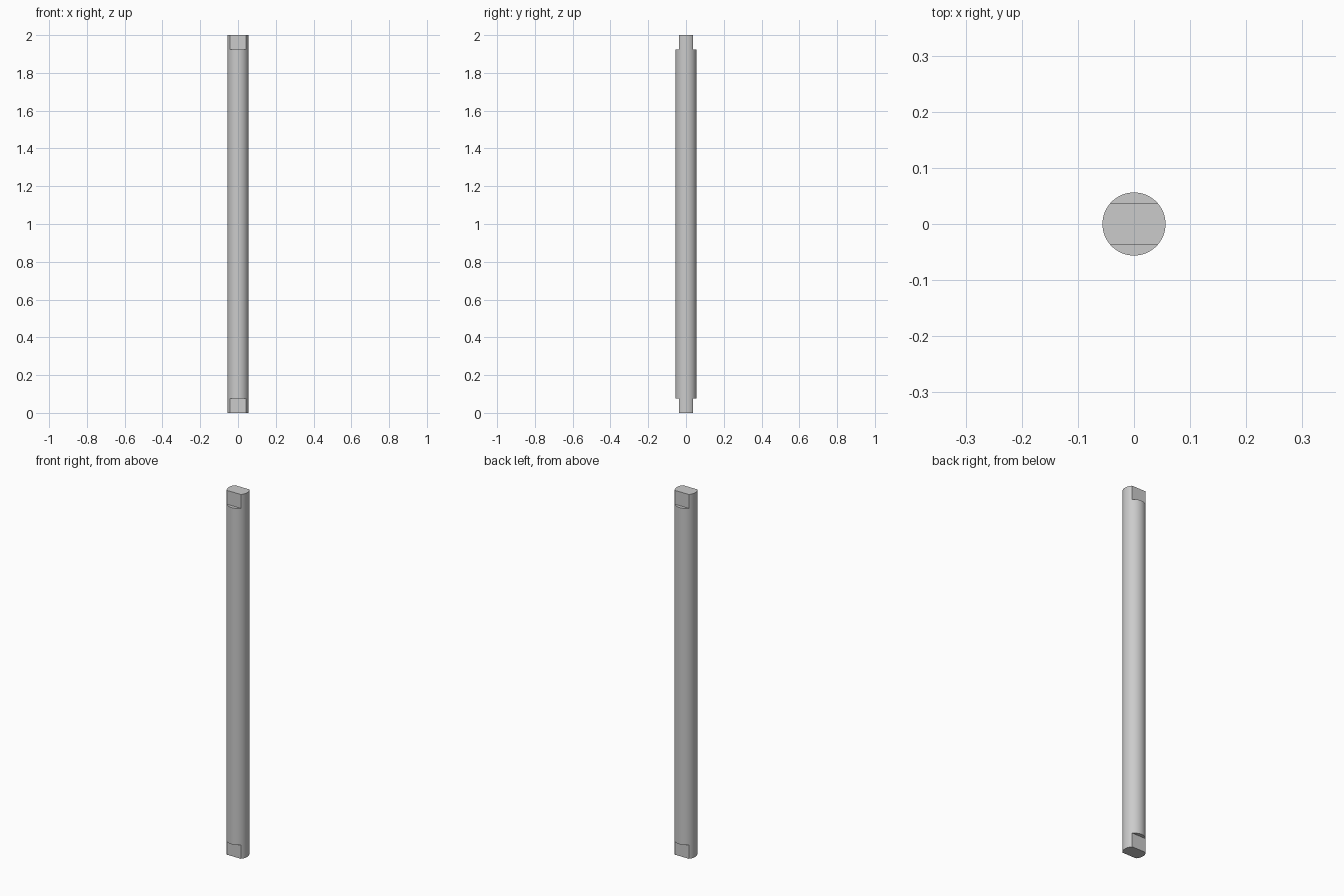
import bpy

if "Cube" in bpy.data.objects:
    bpy.data.objects.remove(bpy.data.objects["Cube"])

LENGTH = 2.0
RADIUS = 0.0562
FLAT_Y = 0.0366      # half thickness across the wrench flats
FLAT_LEN = 0.076     # length of each flat

# Round rod
bpy.ops.mesh.primitive_cylinder_add(vertices=96, radius=RADIUS, depth=LENGTH,
                                    location=(0, 0, LENGTH / 2))
rod = bpy.context.object
rod.name = "rod"


def cut_flat(side, z_mid):
    """Mill one flat into the rod with a box cutter."""
    bpy.ops.mesh.primitive_cube_add(size=1, location=(0, side * (FLAT_Y + 0.05), z_mid))
    cutter = bpy.context.object
    cutter.name = "flat_cutter"
    cutter.scale = (0.2, 0.1, 2 * FLAT_LEN)
    cutter.hide_render = True
    bpy.context.view_layer.update()
    mod = rod.modifiers.new("flat", 'BOOLEAN')
    mod.operation = 'DIFFERENCE'
    mod.solver = 'EXACT'
    mod.object = cutter
    bpy.ops.object.select_all(action='DESELECT')
    rod.select_set(True)
    bpy.context.view_layer.objects.active = rod
    bpy.ops.object.modifier_apply(modifier=mod.name)
    bpy.data.objects.remove(cutter)


# Paired flats at both ends
for z_end in (0, LENGTH):
    for side in (-1, 1):
        cut_flat(side, z_end)

# Smooth barrel, crisp flats
rod.select_set(True)
bpy.context.view_layer.objects.active = rod
bpy.ops.object.shade_smooth_by_angle(angle=0.5)
